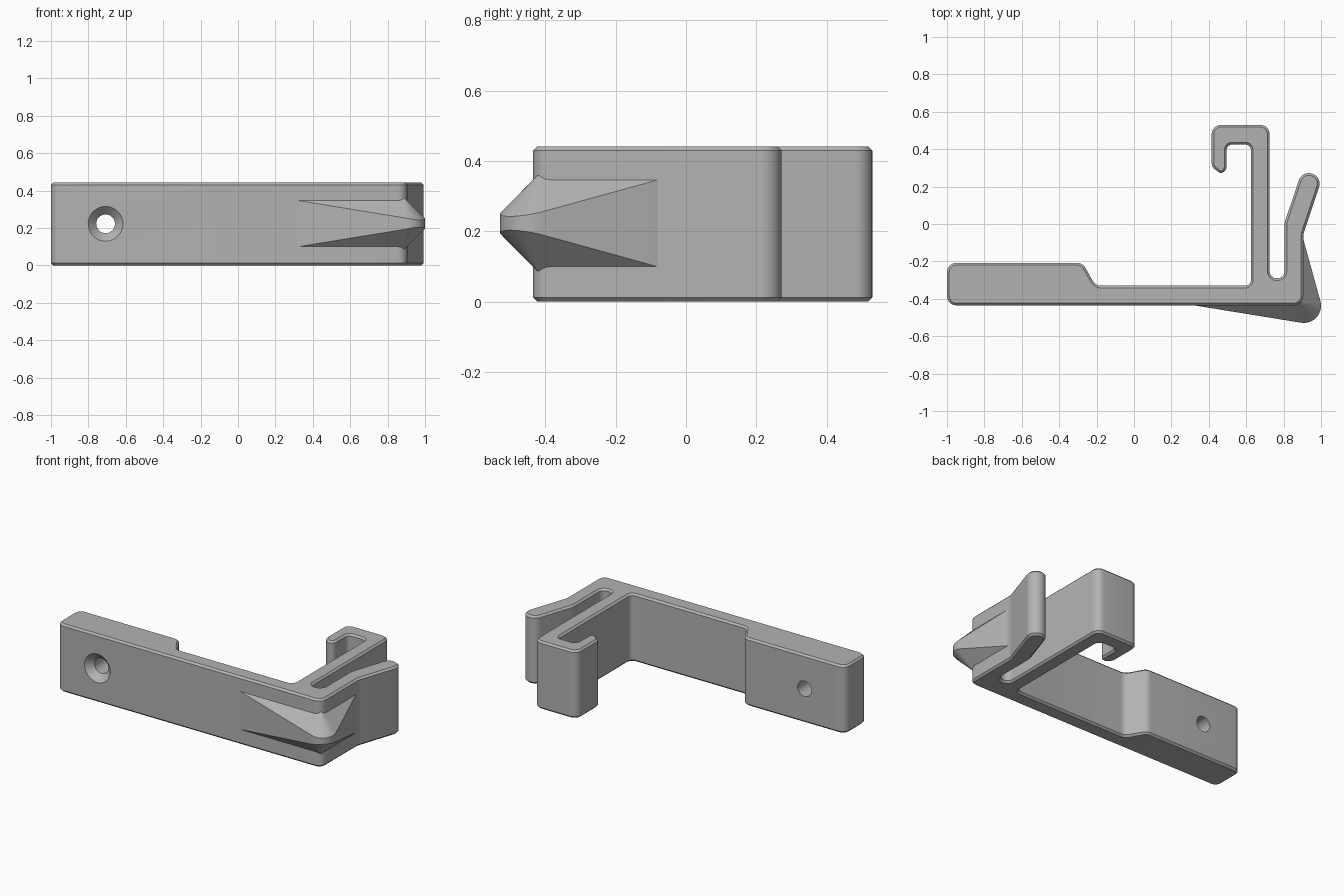
import bpy, bmesh, math
from mathutils import Vector

if "Cube" in bpy.data.objects:
    bpy.data.objects.remove(bpy.data.objects["Cube"])

HEIGHT, CHAMFER = 0.442, 0.012
grey = bpy.data.materials.new("matte_grey")
grey.diffuse_color = (0.45, 0.45, 0.45, 1)
grey.use_nodes = True
grey.node_tree.nodes["Principled BSDF"].inputs["Base Color"].default_value = grey.diffuse_color


def make_object(name, bm):
    bmesh.ops.recalc_face_normals(bm, faces=bm.faces)
    mesh = bpy.data.meshes.new(name)
    bm.to_mesh(mesh)
    bm.free()
    mesh.materials.append(grey)
    obj = bpy.data.objects.new(name, mesh)
    bpy.context.collection.objects.link(obj)
    return obj


def activate(obj):
    bpy.ops.object.select_all(action='DESELECT')
    obj.select_set(True)
    bpy.context.view_layer.objects.active = obj


def loft(rings, close_path=False):
    """Skin a list of equal closed rings and cap both ends."""
    bm = bmesh.new()
    loops = [[bm.verts.new(p) for p in ring] for ring in rings]
    for a, b in zip(loops, loops[1:]):
        for i in range(len(a)):
            j = (i + 1) % len(a)
            bm.faces.new((a[i], a[j], b[j], b[i]))
    bm.faces.new(loops[0][::-1])
    bm.faces.new(loops[-1])
    return bm


def rounded_outline(corners, inset, steps=8):
    """Inset a counter-clockwise polygon and fillet each corner."""
    pts = [Vector(c[:2]) for c in corners]
    out = []
    for i, (x, y, r) in enumerate(corners):
        p = pts[i]
        d1 = (p - pts[i - 1]).normalized()
        d2 = (pts[(i + 1) % len(pts)] - p).normalized()
        n1, n2 = Vector((-d1.y, d1.x)), Vector((-d2.y, d2.x))
        miter = (n1 + n2) / (1 + n1.dot(n2))
        turn = math.atan2(d1.cross(d2), d1.dot(d2))
        side = 1 if turn > 0 else -1
        p = p + miter * inset
        r = r - side * inset
        centre = p + miter * r * side
        start = -n1 * side
        a0 = math.atan2(start.y, start.x)
        for k in range(steps + 1):
            a = a0 + turn * k / steps
            out.append((centre.x + r * math.cos(a), centre.y + r * math.sin(a)))
    return out


# Bracket body: corner x, y and fillet radius
corners = [
    (-1, -0.435, 0.05), (0.905, -0.435, 0.05),                            # front plate
    (0.905, -0.055, 0.1), (1.007, 0.251, 0.056), (0.899, 0.287, 0.056),   # spring arm
    (0.805, 0.007, 0.1), (0.805, -0.29, 0.038), (0.725, -0.29, 0.038),    # slot
    (0.725, 0.53, 0.05), (0.415, 0.53, 0.05),                             # hook
    (0.415, 0.305, 0.045), (0.46, 0.272, 0.025), (0.495, 0.272, 0.035),
    (0.495, 0.425, 0.03), (0.625, 0.425, 0.03), (0.625, -0.33, 0.03),
    (-0.205, -0.33, 0.05), (-0.275, -0.208, 0.05), (-1, -0.208, 0.05),    # thick end
]
levels = [(0, CHAMFER), (CHAMFER, 0), (HEIGHT - CHAMFER, 0), (HEIGHT, CHAMFER)]
body = make_object("bracket_body", loft(
    [[(x, y, z) for x, y in rounded_outline(corners, inset)] for z, inset in levels]))

# Countersunk screw hole
profile = [(-0.455, 0.113), (-0.392, 0.05), (-0.1, 0.05)]
rings = [[(-0.708 + r * math.cos(t * math.tau / 40), y,
           0.222 + r * math.sin(t * math.tau / 40)) for t in range(40)]
         for y, r in profile]
cutter = make_object("screw_hole_cutter", loft(rings))
cutter.hide_render = True
activate(body)
mod = body.modifiers.new("screw_hole", 'BOOLEAN')
mod.object, mod.operation, mod.solver = cutter, 'DIFFERENCE', 'EXACT'
bpy.ops.object.modifier_apply(modifier=mod.name)
bpy.data.objects.remove(cutter)
bpy.ops.object.shade_smooth_by_angle(angle=math.radians(30))

# Corner bumper: a ridge wrapping the outer corner with 45 degree flanks
path = [(0.32, -0.435)]
for k in range(17):
    a = math.radians(-98 + 113 * k / 16)
    path.append((0.908 + 0.092 * math.cos(a), -0.437 + 0.092 * math.sin(a)))
path.append((0.905, -0.08))
rings = []
for x, y in path:
    bx, by = min(x, 0.885), max(y, -0.415)      # root buried in the body
    depth = math.hypot(x - bx, y - by) - 0.02
    tip, root = 0.1235 - depth, 0.1435
    rings.append([(bx, by, 0.223 + root), (x, y, 0.223 + tip),
                  (x, y, 0.223 - tip), (bx, by, 0.223 - root)])
bumper = make_object("corner_bumper", loft(rings))
activate(bumper)
bpy.ops.object.shade_smooth_by_angle(angle=math.radians(30))
